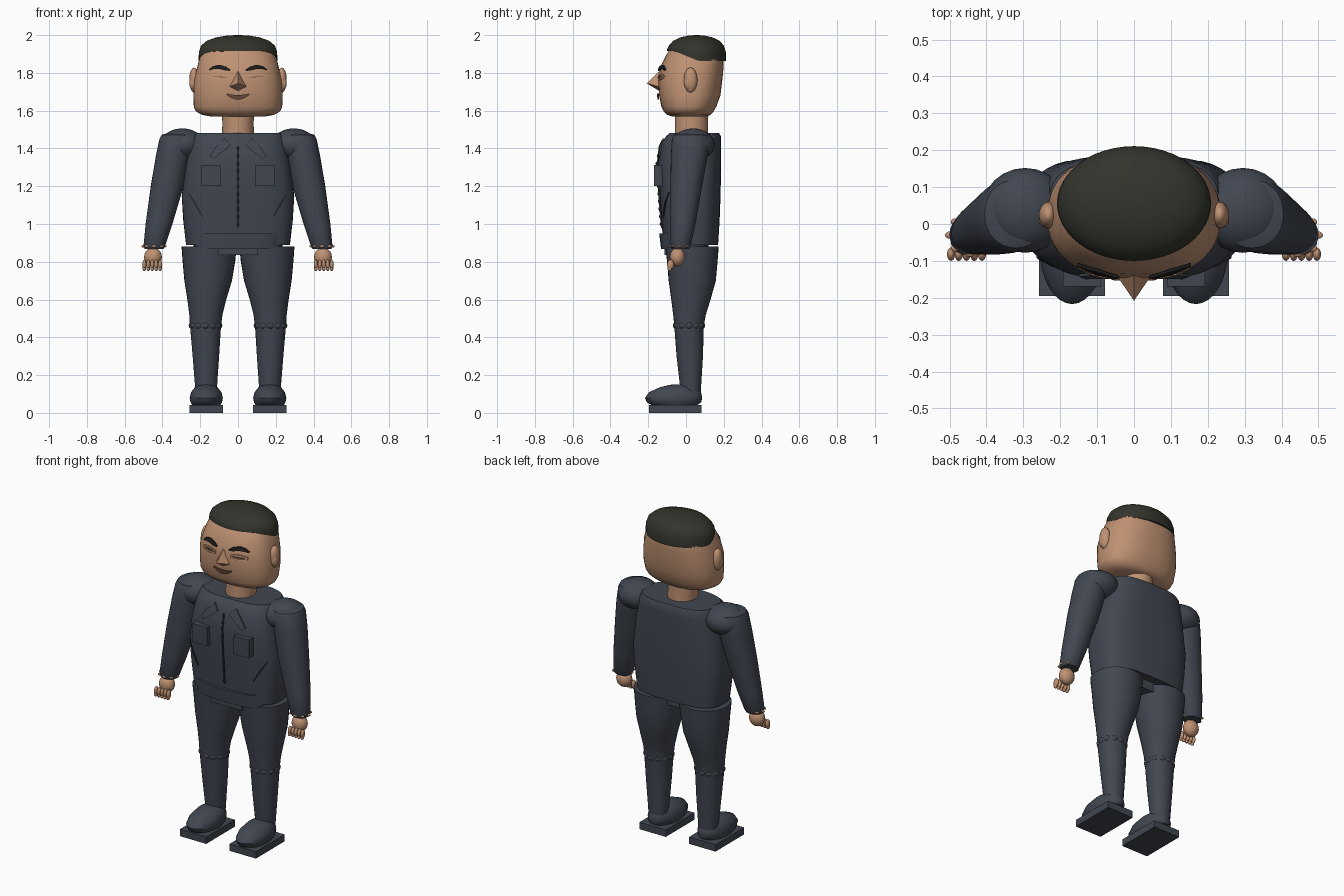
import bpy, bmesh, math
from mathutils import Vector, Matrix


def material(name, rgb):
    m = bpy.data.materials.new(name)
    m.diffuse_color = (*rgb, 1)
    return m


SUIT = material("slate cloth", (0.053, 0.062, 0.082))
TRIM = material("dark trim", (0.018, 0.021, 0.028))
SKIN = material("skin", (0.52, 0.285, 0.17))
HAIR = material("dark hair", (0.034, 0.034, 0.026))
BROW = material("black brow", (0.012, 0.012, 0.012))
LIP = material("brown lip", (0.16, 0.075, 0.05))


def finish(bm, name, mat, angle=40):
    bmesh.ops.recalc_face_normals(bm, faces=bm.faces)
    me = bpy.data.meshes.new(name)
    bm.to_mesh(me)
    bm.free()
    me.materials.append(mat)
    ob = bpy.data.objects.new(name, me)
    bpy.context.collection.objects.link(ob)
    bpy.ops.object.select_all(action='DESELECT')
    ob.select_set(True)
    bpy.context.view_layer.objects.active = ob
    bpy.ops.object.shade_smooth_by_angle(angle=math.radians(angle))
    return ob


def loft(name, rings, mat, e=2.0, n=40, side=1):
    """Stack superellipse rings: (z, centre x, half width, front y, back y)."""
    bm = bmesh.new()
    prev = None
    for z, cx, rx, y0, y1 in rings:
        ring = []
        for i in range(n):
            a = 2 * math.pi * i / n
            c, s = math.cos(a), math.sin(a)
            x = cx + rx * math.copysign(abs(c) ** (2 / e), c)
            y = (y0 + y1) / 2 + (y1 - y0) / 2 * math.copysign(abs(s) ** (2 / e), s)
            ring.append(bm.verts.new((side * x, y, z)))
        if prev:
            for i in range(n):
                j = (i + 1) % n
                bm.faces.new((prev[i], prev[j], ring[j], ring[i]))
        else:
            bm.faces.new(ring)
        prev = ring
    bm.faces.new(prev)
    return finish(bm, name, mat)


def blobs(name, items, mat, side=1):
    """Ellipsoids given as (centre, radii)."""
    bm = bmesh.new()
    for (x, y, z), r in items:
        m = Matrix.Translation((side * x, y, z)) @ Matrix.Diagonal((*r, 1))
        bmesh.ops.create_uvsphere(bm, u_segments=24, v_segments=14, radius=1, matrix=m)
    return finish(bm, name, mat)


def box(name, lo, hi, mat, side=1):
    bm = bmesh.new()
    lo, hi = Vector(lo), Vector(hi)
    c = (lo + hi) / 2
    c.x *= side
    m = Matrix.Translation(c) @ Matrix.Diagonal((*(hi - lo), 1))
    bmesh.ops.create_cube(bm, size=1, matrix=m)
    return finish(bm, name, mat, 30)


def front_y(rings, e, x, z):
    """Front surface of a loft at x, z."""
    for a, b in zip(rings, rings[1:]):
        if a[0] <= z <= b[0]:
            t = (z - a[0]) / (b[0] - a[0])
            _, _, rx, y0, y1 = [p + (q - p) * t for p, q in zip(a, b)]
            k = max(0, 1 - (abs(x) / rx) ** e) ** (1 / e)
            return (y0 + y1) / 2 - (y1 - y0) / 2 * k
    return 0


def strip(name, pts, surf, mat, off=0.004, side=1, thick=0.008):
    """Thin band along (x, z, half width) points, laid on a loft's front."""
    bm = bmesh.new()
    pairs = []
    for i, (x, z, w) in enumerate(pts):
        a, b = pts[max(i - 1, 0)], pts[min(i + 1, len(pts) - 1)]
        d = Vector((b[0] - a[0], b[1] - a[1])).normalized()
        row = []
        for s in (1, -1):
            px, pz = x - d.y * w * s, z + d.x * w * s
            row.append([bm.verts.new((side * px, front_y(*surf, px, pz) - off + t, pz)) for t in (0, thick)])
        pairs.append(row)
    for (a, b), (c, d) in zip(pairs, pairs[1:]):
        for quad in ((a[0], b[0], d[0], c[0]), (a[1], c[1], d[1], b[1]),
                     (a[0], c[0], c[1], a[1]), (b[0], b[1], d[1], d[0])):
            bm.faces.new(quad)
    for a, b in (pairs[0], pairs[-1]):
        bm.faces.new((a[0], a[1], b[1], b[0]))
    return finish(bm, name, mat)


# Jacket body, belt and crotch
torso = [(0.89, 0, 0.275, -0.12, 0.17), (1.02, 0, 0.29, -0.13, 0.178), (1.15, 0, 0.298, -0.14, 0.183),
         (1.32, 0, 0.275, -0.15, 0.186), (1.43, 0, 0.25, -0.13, 0.186), (1.465, 0, 0.24, -0.105, 0.184),
         (1.482, 0, 0.23, -0.085, 0.175)]
T = (torso, 3.0)
loft("jacket_body", torso, SUIT, 3.0, 48)
loft("belt", [(0.868, 0, 0.235, -0.132, 0.12), (0.95, 0, 0.235, -0.142, 0.12)], SUIT, 3.0)
box("crotch_panel", (-0.105, -0.115, 0.835), (0.105, 0.12, 0.89), SUIT)

# Jacket front details
strip("zip", [(0, 0.98 + 0.043 * i, 0.004) for i in range(11)], T, TRIM, 0.006)
blobs("zip_teeth", [((0, front_y(*T, 0, z) - 0.004, z), (0.006, 0.007, 0.011))
                    for z in [1.0 + 0.04 * i for i in range(11)]], TRIM)
for s, tag in ((1, "left"), (-1, "right")):
    box(tag + "_chest_pocket", (0.09, -0.17, 1.2), (0.193, -0.125, 1.312), SUIT, s)
    strip(tag + "_slash_pocket", [(0.262, 1.165, 0.002), (0.225, 1.105, 0.005), (0.185, 1.035, 0.002)], T, TRIM, 0.006, s)
    strip(tag + "_collar", [(0.055, 1.435, 0.025), (0.1, 1.395, 0.022), (0.14, 1.352, 0.012)], T, SUIT, 0.011, s)

    # Sleeve and shoulder
    sleeve = [(0.868, 0.444, 0.05, -0.075, 0.015), (0.885, 0.443, 0.057, -0.083, 0.025),
              (1.0, 0.418, 0.071, -0.083, 0.05), (1.2, 0.375, 0.087, -0.083, 0.085),
              (1.36, 0.345, 0.09, -0.08, 0.115), (1.45, 0.328, 0.088, -0.075, 0.125),
              (1.472, 0.32, 0.085, -0.065, 0.12), (1.482, 0.31, 0.06, -0.04, 0.095)]
    loft(tag + "_sleeve", sleeve, SUIT, 2.1, 32, s)
    blobs(tag + "_shoulder", [((0.295, 0.037, 1.42), (0.118, 0.115, 0.086))], SUIT, s)

    # Hand with fingers, and skin showing at the cuff
    palm = [((0.45, -0.045, 0.825), (0.047, 0.04, 0.05))]
    fingers = [((0.412 + 0.021 * i, -0.082, 0.785), (0.011, 0.018, 0.026)) for i in range(5)]
    tips = [((0.412 + 0.021 * i, -0.087, 0.764), (0.009, 0.012, 0.013)) for i in range(5)]
    blobs(tag + "_hand", palm + fingers + tips, SKIN, s)
    blobs(tag + "_cuff_edge", [((0.445 + 0.053 * math.cos(a), -0.03 + 0.05 * math.sin(a), 0.882),
                                (0.014, 0.01, 0.007)) for a in [k * math.pi / 4 for k in range(-4, 2)]], SKIN, s)

    # Trouser leg with gathered knee
    leg = [(0.11, 0.169, 0.056, -0.028, 0.078), (0.3, 0.17, 0.07, -0.05, 0.09), (0.46, 0.172, 0.082, -0.062, 0.094),
           (0.52, 0.17, 0.088, -0.068, 0.105), (0.6, 0.165, 0.103, -0.078, 0.13), (0.7, 0.158, 0.126, -0.092, 0.158),
           (0.8, 0.154, 0.139, -0.1, 0.167), (0.88, 0.153, 0.146, -0.11, 0.173)]
    loft(tag + "_trouser_leg", leg, SUIT, 2.1, 32, s)
    blobs(tag + "_knee_gathers", [((0.172 + 0.066 * math.cos(a), 0.016 + 0.062 * math.sin(a), 0.463),
                                   (0.023, 0.023, 0.022)) for a in [k * math.pi / 6 for k in range(12)]], SUIT, s)

    # Shoe and sole
    loft(tag + "_shoe", [(0.035, 0.168, 0.07, -0.17, 0.05), (0.055, 0.168, 0.083, -0.207, 0.08),
                         (0.08, 0.168, 0.088, -0.217, 0.086), (0.11, 0.168, 0.08, -0.195, 0.08),
                         (0.135, 0.168, 0.06, -0.14, 0.06), (0.148, 0.168, 0.035, -0.09, 0.02),
                         (0.151, 0.168, 0.008, -0.06, -0.03)], SUIT, 2.0, 32, s)
    box(tag + "_sole", (0.079, -0.195, 0), (0.258, 0.083, 0.042), SUIT, s)

# Neck and head
loft("neck", [(1.45, 0, 0.085, -0.06, 0.118), (1.53, 0, 0.083, -0.058, 0.116), (1.62, 0, 0.085, -0.06, 0.12)], SKIN)
head = [(1.57, 0, 0.15, -0.075, 0.11), (1.578, 0, 0.19, -0.1, 0.13), (1.595, 0, 0.222, -0.118, 0.145),
        (1.62, 0, 0.234, -0.13, 0.16), (1.68, 0, 0.236, -0.142, 0.182), (1.76, 0, 0.233, -0.147, 0.192),
        (1.83, 0, 0.216, -0.136, 0.199), (1.88, 0, 0.203, -0.112, 0.2), (1.93, 0, 0.18, -0.085, 0.185),
        (1.96, 0, 0.14, -0.05, 0.15)]
H = (head, 2.4)
loft("head", head, SKIN, 2.4, 48)

# Pointed nose
bm = bmesh.new()
v = [bm.verts.new(p) for p in ((0, -0.208, 1.745), (0, -0.14, 1.81), (0.05, -0.135, 1.725),
                               (0, -0.135, 1.7), (-0.05, -0.135, 1.725))]
for i in range(1, 5):
    bm.faces.new((v[0], v[i], v[i % 4 + 1]))
bm.faces.new(v[1:])
finish(bm, "nose", SKIN, 60)

# Ears, brows and eyes
for s, tag in ((1, "left"), (-1, "right")):
    blobs(tag + "_ear", [((0.232, 0.024, 1.762), (0.026, 0.036, 0.066)),
                         ((0.238, 0.01, 1.745), (0.02, 0.02, 0.035))], SKIN, s)
    strip(tag + "_brow", [(0.042, 1.814, 0.004), (0.065, 1.823, 0.01), (0.1, 1.832, 0.011),
                          (0.13, 1.828, 0.008), (0.153, 1.816, 0.003)], H, BROW, 0.012, s, 0.009)
    for part, z, bow in (("upper_lid", 1.781, 0.01), ("lower_lid", 1.775, -0.008)):
        strip(tag + "_" + part, [(0.05 + 0.02 * i, z + bow * math.sin(math.pi * i / 5), 0.004)
                                 for i in range(6)], H, SKIN, 0.007, s)
    strip(tag + "_eye_line", [(0.055, 1.777, 0.001), (0.1, 1.779, 0.002), (0.145, 1.778, 0.001)], H, LIP, 0.006, s)

# Smiling mouth
strip("mouth", [(0.06 * k, 1.671 + 0.017 * k * k, 0.003 + 0.009 * (1 - k * k))
                for k in [i / 5 - 1 for i in range(11)]], H, LIP, 0.012)

# Short hair, with the hairline raised toward the forehead
hair = [(1.862, 0, 0.209, -0.1, 0.211), (1.91, 0, 0.207, -0.1, 0.211), (1.945, 0, 0.195, -0.09, 0.2),
        (1.97, 0, 0.165, -0.068, 0.178), (1.988, 0, 0.115, -0.03, 0.14), (1.997, 0, 0.06, 0.01, 0.1),
        (2.0, 0, 0.015, 0.045, 0.065)]
cap = loft("hair", hair, HAIR, 2.0, 48)
for vert in cap.data.vertices:
    if vert.co.z < 1.93:
        t = min(1, max(0, (0.07 - vert.co.y) / 0.13))
        vert.co.z += (1.93 - vert.co.z) * t * 0.78
